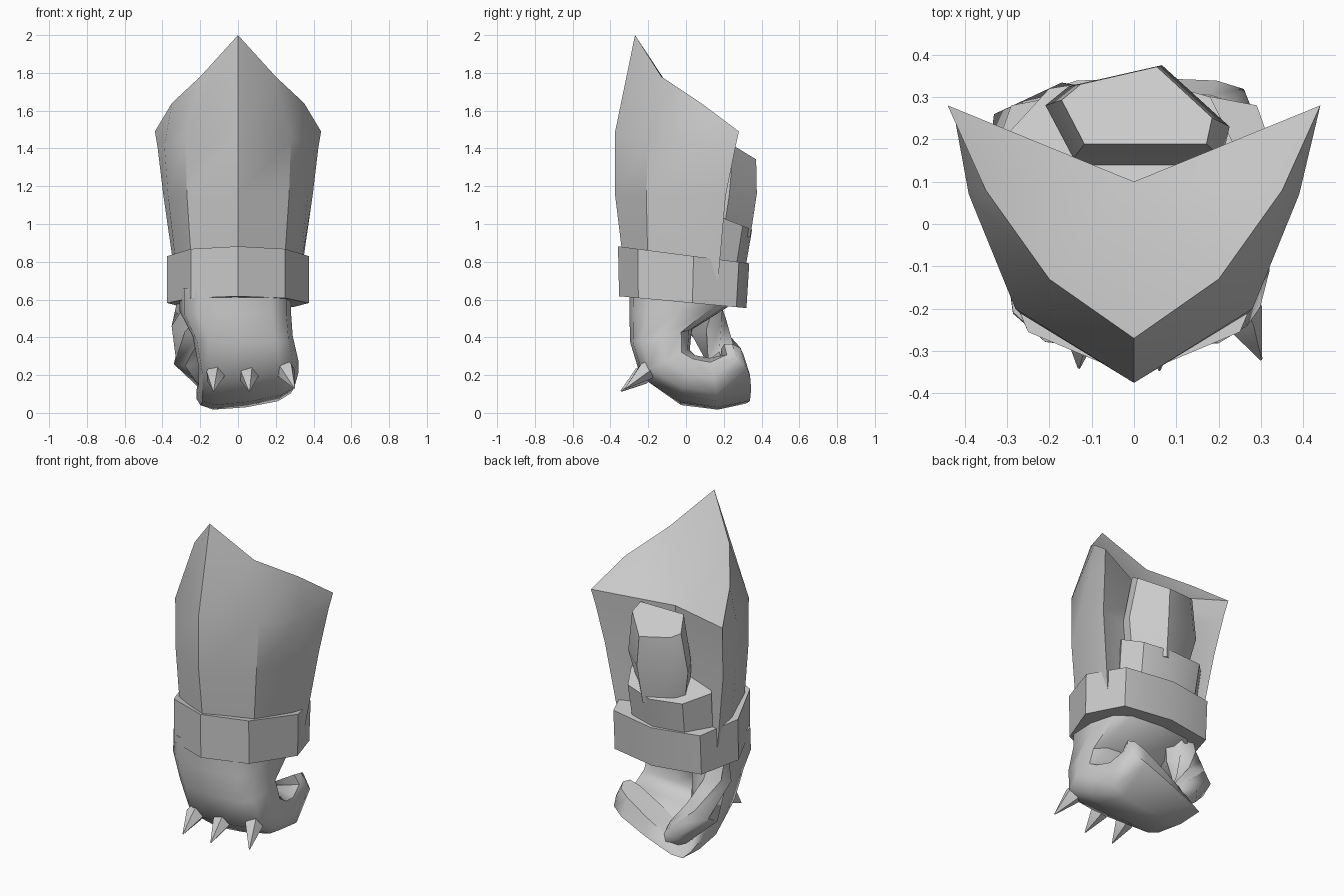
import bpy, bmesh
from math import sin, cos, tau, radians, copysign
from mathutils import Vector

if "Cube" in bpy.data.objects:
    bpy.data.objects.remove(bpy.data.objects["Cube"])

metal = bpy.data.materials.new("plain grey")
GREY = (0.6, 0.6, 0.6, 1)
metal.diffuse_color = GREY
metal.use_nodes = True
metal.node_tree.nodes["Principled BSDF"].inputs["Base Color"].default_value = GREY


def loft(name, rings, angle=35, fan_top=False):
    """Bridge equal rings of points and close both ends."""
    bm = bmesh.new()
    rows = [[bm.verts.new(p) for p in ring] for ring in rings]
    n = len(rows[0])
    for a, b in zip(rows, rows[1:]):
        for i in range(n):
            j = (i + 1) % n
            bm.faces.new((a[i], a[j], b[j], b[i]))
    bm.faces.new(rows[0][::-1])
    top = rows[-1]
    if fan_top:
        for i in range(n - 2):
            bm.faces.new((top[-1], top[i], top[i + 1]))
    else:
        bm.faces.new(top)
    bmesh.ops.recalc_face_normals(bm, faces=bm.faces)
    mesh = bpy.data.meshes.new(name)
    bm.to_mesh(mesh)
    bm.free()
    mesh.materials.append(metal)
    ob = bpy.data.objects.new(name, mesh)
    bpy.context.collection.objects.link(ob)
    bpy.ops.object.select_all(action='DESELECT')
    ob.select_set(True)
    bpy.context.view_layer.objects.active = ob
    bpy.ops.object.shade_smooth_by_angle(angle=radians(angle))
    return ob


def mirrored(half):
    """Half ring from front centre to wing, then the notch centre, as a full ring."""
    front, *side, notch = half
    left = [(-x, y, z) for x, y, z in side]
    return left[::-1] + [front] + side + [notch]


def tube(name, path, radii, sides=7):
    rings = []
    pts = [Vector(p) for p in path]
    for i, (p, r) in enumerate(zip(pts, radii)):
        d = pts[min(i + 1, len(pts) - 1)] - pts[max(i - 1, 0)]
        q = d.to_track_quat('Z', 'Y')
        rings.append([p + q @ Vector((r * cos(tau * k / sides), r * sin(tau * k / sides), 0))
                      for k in range(sides)])
    return loft(name, rings, 50)


# Forearm guard: pointed shell with a notched back
loft("forearm_guard", [mirrored(h) for h in (
    [(0, -.32, .7), (.24, -.2, .7), (.32, .03, .7), (.33, .17, .7), (0, .1, .7)],
    [(0, -.375, 1.15), (.27, -.21, 1.15), (.37, .05, 1.15), (.395, .21, 1.15), (0, .1, 1.15)],
    [(0, -.375, 1.49), (.28, -.2, 1.45), (.39, .07, 1.42), (.425, .26, 1.4), (0, .1, 1.38)],
    [(0, -.27, 2), (.2, -.13, 1.78), (.35, .08, 1.64), (.44, .28, 1.49), (0, .1, 1.44)],
)], fan_top=True)

# Wrist band: tilted octagon
octagon = [(0, -.36), (.25, -.255), (.375, .04), (.29, .28),
           (0, .335), (-.29, .28), (-.375, .04), (-.25, -.255)]
loft("wrist_band", [
    [(x, y * .97 - .005, .585 - .09 * y) for x, y in octagon],
    [(x, y, .835 - .13 * y) for x, y in octagon]], 30)

# Inner forearm plates behind the guard
lower = [(.24, .18), (.18, .3), (0, .35), (-.2, .32), (-.31, .2), (-.2, .06), (.18, .06)]
loft("lower_arm_plate", [
    [(x * .95, y - .04, .74) for x, y in lower],
    [(x, y, 1.11 - .4 * y) for x, y in lower]], 30)

upper = [(.205, .23), (.06, .375), (-.14, .325), (-.19, .28), (-.13, .155), (.19, .155)]
loft("upper_arm_plate", [
    [(x * .85, y - .035, .93) for x, y in upper],
    [(x * 1.1, y, 1.16) for x, y in upper],
    [(x * .9, .06 + y * .83, 1.53 - .5 * y) for x, y in upper]], 35)

# Mitten hand: outer y z, inner y z, left x, right x, sideways slope
HAND = [
    (-.30, .66, .24, .66, -.31, .28, 0),
    (-.30, .52, .22, .56, -.31, .28, 0),
    (-.295, .37, .03, .44, -.24, .29, 0),
    (-.24, .2, .02, .34, -.21, .32, .05),
    (-.03, .08, .05, .31, -.21, .32, .15),
    (.17, .05, .12, .3, -.22, .3, .13),
    (.345, .2, .19, .3, -.22, .28, .42),
    (.31, .32, .18, .35, -.17, .25, .6),
]
SIDES = 12


def hand_ring(oy, oz, iy, iz, xl, xr, slope):
    ring = []
    for k in range(SIDES):
        c, s = cos(tau * k / SIDES), sin(tau * k / SIDES)
        c, s = (copysign(abs(v) ** .6, v) for v in (c, s))
        x = (xl + xr) / 2 + c * (xr - xl) / 2
        t = (1 + s) / 2
        z = iz + (oz - iz) * t + slope * (x - .2)
        ring.append((x, iy + (oy - iy) * t, max(z, 0)))
    return ring


loft("mitten_hand", [hand_ring(*h) for h in HAND], 50)

# Thumb hanging from the wrist and folding over the fingers
tube("thumb", [(-.2, .08, .6), (-.25, .11, .46), (-.25, .2, .3), (-.14, .26, .17), (-.08, .27, .12)],
     [.12, .11, .1, .08, .05])

# Knuckle spikes
for label, base, tip in (("right", (-.12, -.19, .23), (-.13, -.34, .115)),
                         ("middle", (.055, -.19, .23), (.06, -.345, .115)),
                         ("left", (.235, -.17, .26), (.3, -.32, .13))):
    b, t = Vector(base), Vector(tip)
    tube("knuckle_spike_" + label, [b, b.lerp(t, .3), t], [.035, .052, .003], 5)
